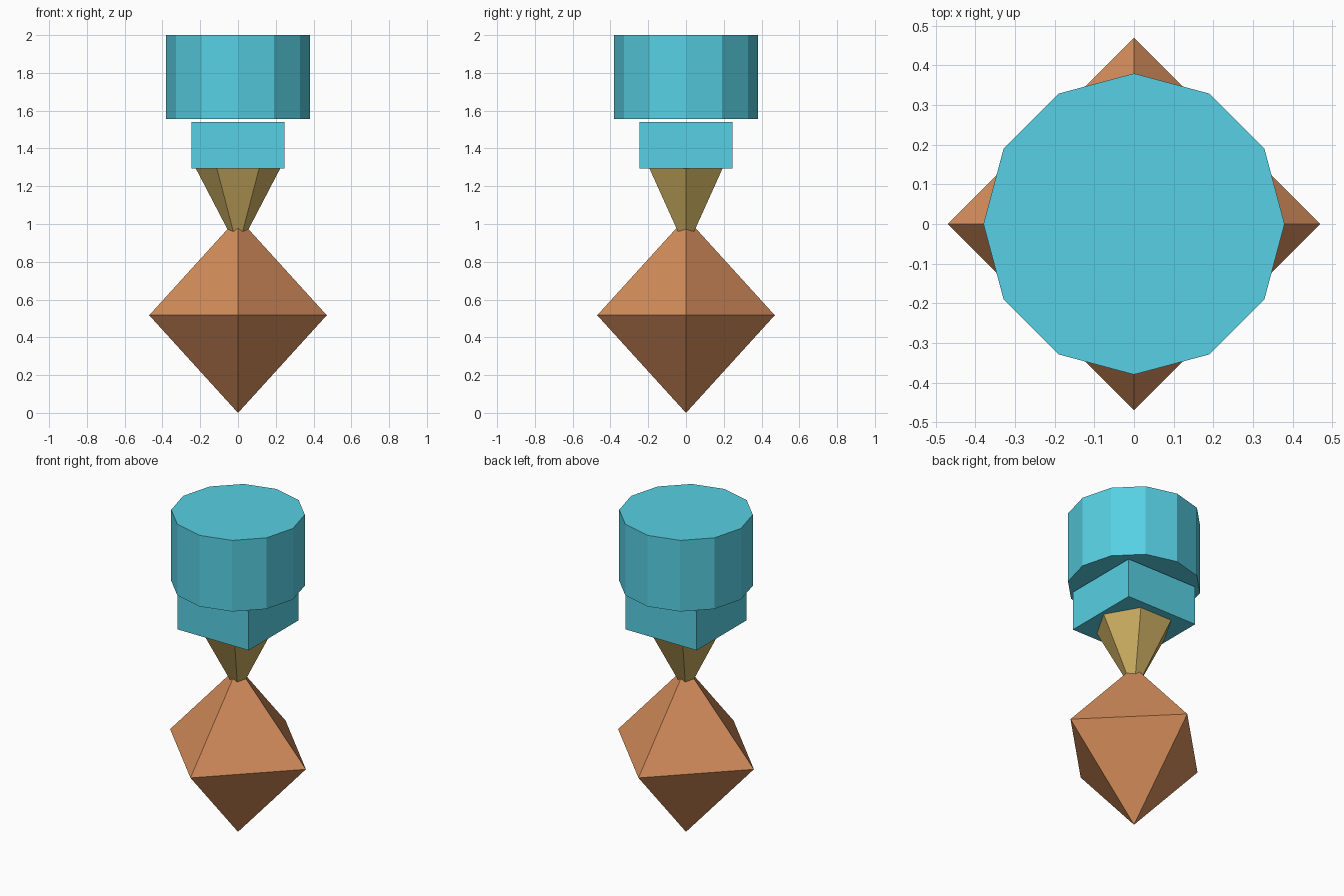
import bpy
from math import pi

cube = bpy.data.objects.get("Cube")
if cube:
    bpy.data.objects.remove(cube, do_unlink=True)


def material(name, rgb):
    """Flat colour given as sRGB 0-255, stored as linear."""
    lin = [((c / 255 + 0.055) / 1.055) ** 2.4 for c in rgb]
    m = bpy.data.materials.new(name)
    m.use_nodes = True
    m.diffuse_color = (*lin, 1)
    bsdf = m.node_tree.nodes["Principled BSDF"]
    bsdf.inputs["Base Color"].default_value = (*lin, 1)
    return m


def frustum(name, mat, sides, z0, z1, r0, r1, turn=0.0):
    """Flat-sided prism, cone or pyramid between two heights."""
    bpy.ops.mesh.primitive_cone_add(vertices=sides, radius1=r0, radius2=r1,
                                    depth=z1 - z0, location=(0, 0, (z0 + z1) / 2),
                                    rotation=(0, 0, turn))
    obj = bpy.context.object
    obj.name = name
    obj.data.materials.append(mat)
    return obj


blue = material("sky blue", (87, 208, 227))
gold = material("gold", (207, 177, 99))
orange = material("copper orange", (212, 141, 91))

# Lower body: eight-faced double pyramid
MID, APEX, REACH = 0.517, 1.034, 0.47
body = frustum("body", orange, 4, 0, MID, 0, REACH)
upper = frustum("body_upper", orange, 4, MID, APEX, REACH, 0)
for part in (body, upper):
    # remove the inner cap where the two pyramids meet
    mesh = part.data
    import bmesh
    bm = bmesh.new()
    bm.from_mesh(mesh)
    caps = [f for f in bm.faces if abs(f.normal.z) > 0.99]
    bmesh.ops.delete(bm, geom=caps, context="FACES_ONLY")
    bm.to_mesh(mesh)
    bm.free()
bpy.ops.object.select_all(action="DESELECT")
body.select_set(True)
upper.select_set(True)
bpy.context.view_layer.objects.active = body
bpy.ops.object.join()
bpy.ops.object.mode_set(mode="EDIT")
bpy.ops.mesh.select_all(action="SELECT")
bpy.ops.mesh.remove_doubles(threshold=0.001)
bpy.ops.object.mode_set(mode="OBJECT")

# Neck: six-sided cone standing on its point, corners on the x axis
frustum("neck", gold, 6, 0.865, 1.297, 0, 0.225, pi / 6)

# Collar: square block
bpy.ops.mesh.primitive_cube_add(size=1, location=(0, 0, 1.4175))
collar = bpy.context.object
collar.name = "collar"
collar.scale = (0.492, 0.492, 0.245)
collar.data.materials.append(blue)

# Head: twelve-sided drum floating just above the collar
frustum("head", blue, 12, 1.555, 2.0, 0.38, 0.38)
